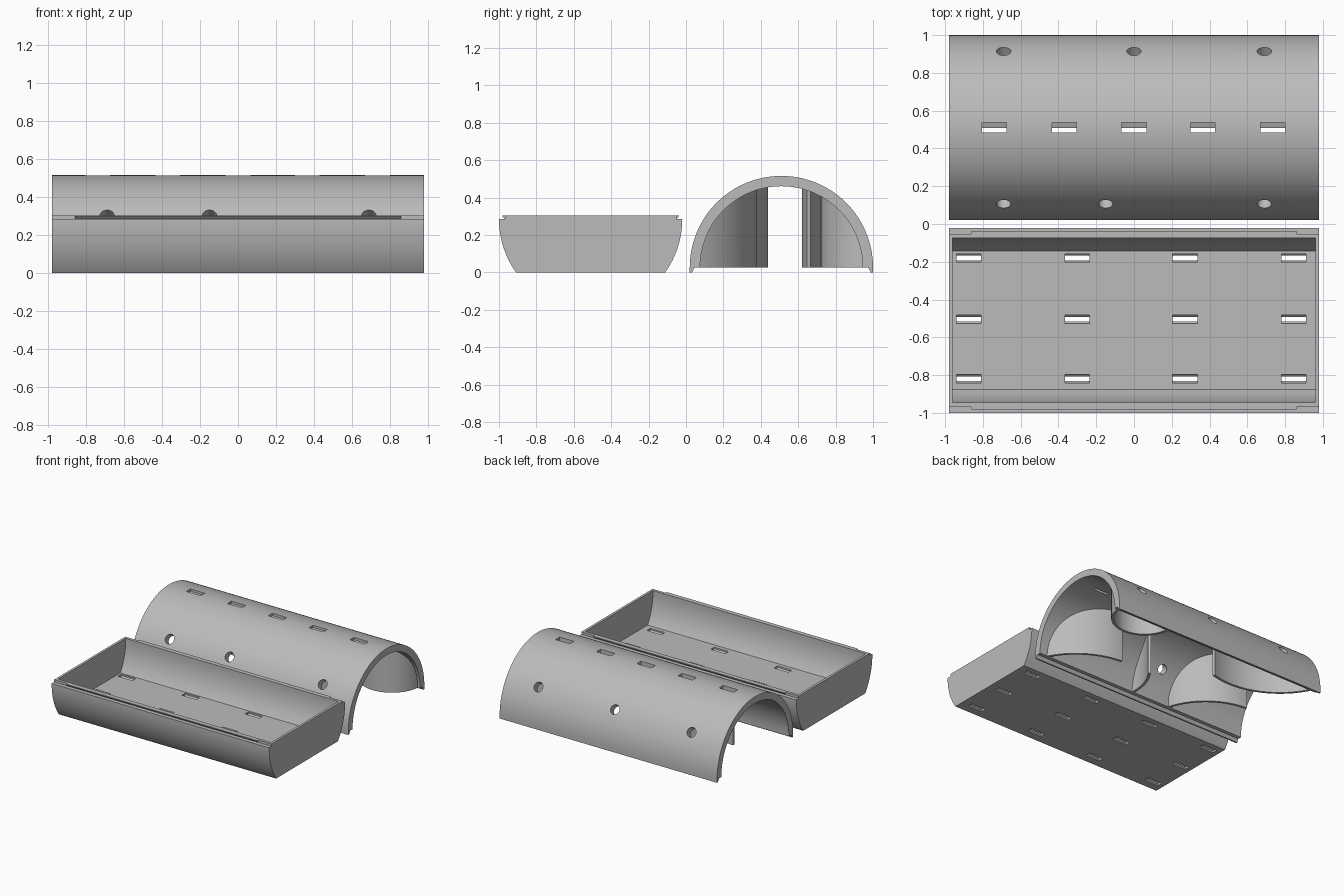
import bpy, bmesh, math
from mathutils import Matrix, Vector

if "Cube" in bpy.data.objects:
    bpy.data.objects.remove(bpy.data.objects["Cube"])

R_OUT, R_IN, LEN = 0.49, 0.435, 0.98
COVER_Y, COVER_Z = 0.51, 0.026
BASE_Y, BASE_Z, FLOOR = -0.51, 0.285, 0.05

grey = bpy.data.materials.new("plain_grey")
grey.diffuse_color = (0.50, 0.50, 0.50, 1)
grey.use_nodes = True
grey.node_tree.nodes["Principled BSDF"].inputs["Base Color"].default_value = grey.diffuse_color


def add_prism(bm, profile, x0, x1):
    """Extrude a closed (y, z) profile along x."""
    f = bm.faces.new([bm.verts.new((x0, y, z)) for y, z in profile])
    ext = bmesh.ops.extrude_face_region(bm, geom=[f])
    moved = [v for v in ext["geom"] if isinstance(v, bmesh.types.BMVert)]
    bmesh.ops.translate(bm, verts=moved, vec=(x1 - x0, 0, 0))


def finish(name, bm):
    bmesh.ops.recalc_face_normals(bm, faces=bm.faces)
    me = bpy.data.meshes.new(name)
    bm.to_mesh(me)
    bm.free()
    me.materials.append(grey)
    ob = bpy.data.objects.new(name, me)
    bpy.context.collection.objects.link(ob)
    return ob


def smooth(ob):
    bpy.ops.object.select_all(action='DESELECT')
    ob.select_set(True)
    bpy.context.view_layer.objects.active = ob
    bpy.ops.object.shade_smooth_by_angle(angle=math.radians(30))


def cut(ob, bm):
    cutter = finish("cutter", bm)
    cutter.hide_render = True
    mod = ob.modifiers.new("openings", 'BOOLEAN')
    mod.operation, mod.solver, mod.object = 'DIFFERENCE', 'EXACT', cutter
    bpy.context.view_layer.objects.active = ob
    bpy.ops.object.modifier_apply(modifier=mod.name)
    bpy.data.objects.remove(cutter)


def arc(cy, cz, r, a0, a1, n):
    return [(cy + r * math.cos(a0 + (a1 - a0) * i / n),
             cz + r * math.sin(a0 + (a1 - a0) * i / n)) for i in range(n + 1)]


# Arched cover with hooked lower edges
profile = arc(COVER_Y, COVER_Z, R_OUT, 0, math.pi, 64)
profile += [(COVER_Y - 0.49, 0), (COVER_Y - 0.478, 0), (COVER_Y - 0.465, COVER_Z)]
profile += arc(COVER_Y, COVER_Z, R_IN, math.pi, 0, 64)
profile += [(COVER_Y + 0.465, COVER_Z), (COVER_Y + 0.478, 0), (COVER_Y + 0.49, 0)]
bm = bmesh.new()
add_prism(bm, profile, -LEN, LEN)
cover = finish("arched_cover", bm)

# Strap slots along the crown and round holes through both flanks
bm = bmesh.new()
slot = [(0.485, 0.4), (0.508, 0.4), (0.508, 0.485), (0.538, 0.495), (0.538, 0.6), (0.485, 0.6)]
for x in (-0.74, -0.37, 0, 0.365, 0.735):
    add_prism(bm, slot, x - 0.065, x + 0.065)
tilt = math.radians(34.3)
for side, xs in ((1, (-0.69, 0, 0.69)), (-1, (-0.69, -0.15, 0.69))):
    d = Vector((0, side * math.cos(tilt), math.sin(tilt)))
    rot = d.to_track_quat('Z', 'Y').to_matrix().to_4x4()
    for x in xs:
        pos = Vector((x, COVER_Y, COVER_Z)) + d * 0.465
        bmesh.ops.create_cone(bm, cap_ends=True, segments=32, radius1=0.038, radius2=0.038,
                              depth=0.14, matrix=Matrix.Translation(pos) @ rot)
cut(cover, bm)
smooth(cover)

# Tray: flat-bottomed trough with a raised inner lip
a_out = math.asin(BASE_Z / R_OUT)
a_in = math.asin((BASE_Z - FLOOR) / R_IN)
profile = arc(BASE_Y, BASE_Z, R_OUT, math.pi, math.pi + a_out, 20)
profile += arc(BASE_Y, BASE_Z, R_OUT, -a_out, 0, 20)
inner = [(BASE_Y + R_IN, 0.305)] + arc(BASE_Y, BASE_Z, R_IN, 0, -a_in, 16)
inner += arc(BASE_Y, BASE_Z, R_IN, math.pi + a_in, math.pi, 16) + [(BASE_Y - R_IN, 0.305)]
profile += [(BASE_Y + 0.458, BASE_Z), (BASE_Y + 0.458, 0.305)] + inner
profile += [(BASE_Y - 0.458, 0.305), (BASE_Y - 0.458, BASE_Z)]
bm = bmesh.new()
add_prism(bm, profile, -LEN, LEN)
tray = finish("tray", bm)

# Waisted strap slots through the tray floor
bm = bmesh.new()
for y in (-0.18, -0.505, -0.82):
    half = [(0.022, -0.05), (0.022, 0.012), (0.012, 0.02), (0.012, 0.03), (0.022, 0.038), (0.022, 0.1)]
    slot = [(y + w, z) for w, z in half] + [(y - w, z) for w, z in reversed(half)]
    for x in (-0.875, -0.3, 0.27, 0.845):
        add_prism(bm, slot, x - 0.065, x + 0.065)
cut(tray, bm)
smooth(tray)

# Tray end walls and snap ridges on the lip
for s, side in ((-1, "left"), (1, "right")):
    bm = bmesh.new()
    add_prism(bm, inner, s * 0.96, s * LEN)
    finish("tray_end_wall_" + side, bm)
for s, side in ((-1, "front"), (1, "back")):
    bm = bmesh.new()
    add_prism(bm, [(BASE_Y + s * 0.458, BASE_Z), (BASE_Y + s * 0.472, 0.300),
                   (BASE_Y + s * 0.472, 0.305), (BASE_Y + s * 0.458, 0.305)], -0.86, 0.86)
    finish("snap_ridge_" + side, bm)


# Curved upright dividers hanging from the cover: centre, radius, angles in degrees
def divider(name, cx, cy, r, deg0, deg1, n=32, thick=0.02):
    bm = bmesh.new()
    rows = []
    for i in range(n + 1):
        a = math.radians(deg0 + (deg1 - deg0) * i / n)
        row = []
        for rad in (r - thick, r):
            x = max(-LEN, min(LEN, cx + rad * math.cos(a)))
            y = max(COVER_Y - 0.449, min(COVER_Y + 0.449, cy + rad * math.sin(a)))
            top = COVER_Z + math.sqrt(0.45 ** 2 - (y - COVER_Y) ** 2)
            row += [bm.verts.new((x, y, COVER_Z)), bm.verts.new((x, y, top))]
        rows.append([row[0], row[1], row[3], row[2]])
    for p, q in zip(rows, rows[1:]):
        for k in range(4):
            bm.faces.new((p[k], p[(k + 1) % 4], q[(k + 1) % 4], q[k]))
    bm.faces.new(rows[0])
    bm.faces.new(rows[-1])
    smooth(finish(name, bm))


divider("divider_front_right", 0.40, -0.20, 0.58, 28, 87)
divider("divider_front_middle", 0.52, 0.10, 0.46, 184, 143)
divider("divider_front_left", -0.75, -0.06, 0.50, 16, 88)
divider("divider_back_right", 0.71, 0.97, 0.25, 184, 356)
divider("divider_back_left", -0.40, 1.22, 0.60, 208, 287)
